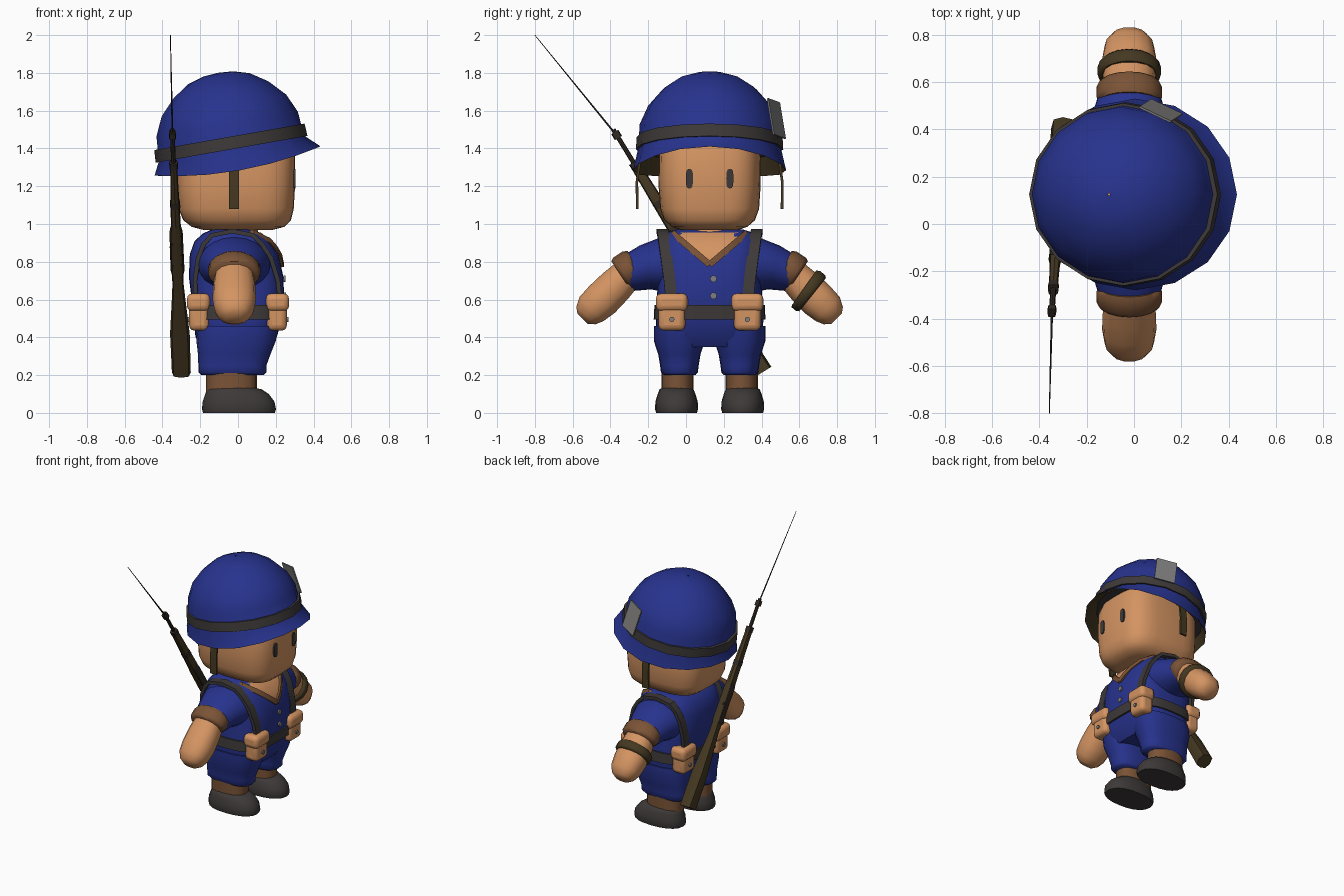
import bpy, math
from mathutils import Vector

if "Cube" in bpy.data.objects:
    bpy.data.objects.remove(bpy.data.objects["Cube"], do_unlink=True)

CY = 0.125                       # lateral centre of the figure, which faces +x
X, Y = Vector((1, 0, 0)), Vector((0, 1, 0))


def material(name, *srgb):
    lin = [((c / 255 + 0.055) / 1.055) ** 2.4 for c in srgb]
    m = bpy.data.materials.new(name)
    m.use_nodes = True
    m.diffuse_color = (*lin, 1)
    m.node_tree.nodes["Principled BSDF"].inputs["Base Color"].default_value = (*lin, 1)
    return m


BLUE = material("blue cloth", 39, 51, 142)
SKIN = material("tan skin", 212, 148, 98)
BROWN = material("brown cuff", 122, 83, 54)
GREY = material("dark grey leather", 62, 57, 57)
OLIVE = material("olive wood", 68, 56, 33)
DARK = material("dark gunmetal", 48, 41, 34)
SILVER = material("light grey", 128, 127, 126)


def make(name, verts, faces, mat, angle=40):
    me = bpy.data.meshes.new(name)
    me.from_pydata([tuple(v) for v in verts], [], faces)
    me.materials.append(mat)
    me.shade_smooth()
    me.set_sharp_from_angle(angle=math.radians(angle))
    ob = bpy.data.objects.new(name, me)
    bpy.context.collection.objects.link(ob)
    return ob


def loft(name, pts, sizes, mat, side=X, n=16, p=2.0, caps=True, angle=45):
    """Superellipse sections along a path; each size is (half along side, half across)."""
    pts = [Vector(q) for q in pts]
    verts, faces = [], []
    shift = 0.5 if n == 4 else 0
    for i, q in enumerate(pts):
        t = (pts[min(i + 1, len(pts) - 1)] - pts[max(i - 1, 0)]).normalized()
        b = t.cross(side).normalized()
        for k in range(n):
            a = 2 * math.pi * (k + shift) / n
            c, s = [math.copysign(abs(f) ** (2 / p), f) for f in (math.cos(a), math.sin(a))]
            verts.append(q + side * c * sizes[i][0] + b * s * sizes[i][1])
    for i in range(len(pts) - 1):
        for k in range(n):
            j = (k + 1) % n
            faces.append((i * n + k, i * n + j, (i + 1) * n + j, (i + 1) * n + k))
    if caps:
        faces.append(tuple(reversed(range(n))))
        faces.append(tuple(range(len(verts) - n, len(verts))))
    return make(name, verts, faces, mat, angle)


def stack(name, rings, mat, y=CY, **kw):
    """Vertical loft; each ring is (z, centre x, half x, half y)."""
    return loft(name, [(r[1], y, r[0]) for r in rings], [r[2:] for r in rings], mat, **kw)


def strap(name, pts, mat, side, a, b):
    return loft(name, pts, [(a, b)] * len(pts), mat, side=side, n=4, p=40, angle=35)


def block(name, loc, size, mat, bevel=0.0, rot=(0, 0, 0)):
    ob = strap(name, [(0, 0, -size[2] / 2), (0, 0, size[2] / 2)], mat, X, size[0] / 2, size[1] / 2)
    ob.location, ob.rotation_euler = loc, rot
    if bevel:
        m = ob.modifiers.new("soft edges", 'BEVEL')
        m.width, m.segments = bevel, 3
    return ob


# Torso, and a lookup of its front and back surface
TP = 3.2
TORSO = [(0.35, -0.01, 0.18, 0.24), (0.40, -0.01, 0.215, 0.28), (0.5, 0, 0.235, 0.285),
         (0.6, 0, 0.245, 0.28), (0.72, -0.01, 0.25, 0.272), (0.84, -0.02, 0.235, 0.27),
         (0.91, -0.03, 0.2, 0.265), (0.95, -0.03, 0.155, 0.24), (0.97, -0.03, 0.11, 0.18)]
stack("torso", TORSO, BLUE, n=32, p=TP)


def surf(dy, z, front=1, lift=0.0):
    for lo, hi in zip(TORSO, TORSO[1:]):
        if z <= hi[0]:
            break
    t = (z - lo[0]) / (hi[0] - lo[0])
    cx, rx, ry = [l + (h - l) * t for l, h in zip(lo[1:], hi[1:])]
    d = max(0.0, 1 - (abs(dy) / ry) ** TP) ** (1 / TP)
    return Vector((cx + front * (rx * d + lift), CY + dy, z))


stack("belt", [(0.495, 0, 0.248, 0.296), (0.57, 0, 0.253, 0.292)], GREY, n=32, p=TP)

# Open neck, collar, buttons, neck
rows, cols = 6, 6
patch = [surf(0.2 * (i / rows) * (2 * j / cols - 1), 0.79 + 0.165 * i / rows, lift=0.006)
         for i in range(rows + 1) for j in range(cols + 1)]
quads = [(a, a + 1, a + cols + 2, a + cols + 1)
         for i in range(rows) for a in range(i * (cols + 1), i * (cols + 1) + cols)]
make("open_neck", patch, quads, SKIN)
for s in (-1, 1):
    strap("collar", [surf(s * 0.2 * t, 0.785 + 0.17 * t, lift=0.004) for t in (0, .25, .5, .75, 1)],
          BROWN, X, 0.012, 0.017)
for z in (0.62, 0.71):
    q = surf(0.02, z)
    loft("shirt_button", [q, q + X * 0.01], [(0.018, 0.018)] * 2, SILVER, side=Y, n=10)
stack("neck", [(0.93, -0.01, 0.125, 0.14), (1.02, -0.01, 0.1, 0.12)], SKIN)

# Head and eyes
stack("head", [(0.968, 0, 0.18, 0.15), (0.985, 0, 0.245, 0.2), (1.02, -0.005, 0.285, 0.24),
               (1.08, -0.01, 0.305, 0.262), (1.2, -0.01, 0.312, 0.27), (1.38, -0.01, 0.312, 0.268),
               (1.52, -0.02, 0.27, 0.23)], SKIN, n=32, p=3.4, angle=60)
for s in (-1, 1):
    loft("eye", [(0.285, CY + s * 0.107, 1.24), (0.305, CY + s * 0.107, 1.24)],
         [(0.019, 0.052)] * 2, GREY, side=Y, n=16, p=3)

# Helmet: built level around its own origin, then tipped back
HELM = ((-0.04, CY, 1.43), (0, math.radians(-10), 0))


def helmet_part(name, rings, mat, **kw):
    ob = stack(name, rings, mat, y=0, **kw)
    for v in ob.data.vertices:          # the brim droops over the ears
        if v.co.z < -0.09:
            v.co.z -= 0.05 * (v.co.y / 0.4) ** 2
    ob.location, ob.rotation_euler = HELM
    return ob


helmet_part("helmet_shell", [(-0.1, 0.02, 0.445, 0.405), (-0.03, 0, 0.39, 0.378),
                             (0.1, 0, 0.38, 0.37), (0.2, 0, 0.335, 0.325), (0.285, 0, 0.255, 0.25),
                             (0.345, 0, 0.165, 0.16), (0.37, 0, 0.08, 0.08),
                             (0.376, 0, 0.005, 0.005)], BLUE, caps=False, angle=60)
helmet_part("helmet_lining", [(-0.102, 0.02, 0.443, 0.403), (-0.04, 0, 0.38, 0.366),
                              (0.08, 0, 0.34, 0.33)], OLIVE, caps=False, angle=60).data.flip_normals()
helmet_part("helmet_band", [(-0.035, 0, 0.408, 0.39), (0.032, 0, 0.404, 0.386)], GREY)
ang = math.radians(65)
card = block("helmet_card", (0.41 * math.cos(ang), 0.39 * math.sin(ang), 0.1),
             (0.15, 0.009, 0.2), SILVER, rot=(math.radians(10), 0, ang - math.pi / 2))
tilt = bpy.data.objects.new("helmet_pivot", None)
bpy.context.collection.objects.link(tilt)
tilt.location, tilt.rotation_euler = HELM
tilt.hide_render = True
card.parent = tilt

for s in (-1, 1):
    def at(d, z, x=-0.02):
        return (x, CY + s * d, z)

    strap("chin_strap", [at(0.37, 1.33), at(0.385, 1.22), at(0.383, 1.08)], OLIVE, X, 0.027, 0.007)

    # Arms
    loft("sleeve", [at(0.1, 0.785), at(0.25, 0.785), at(0.34, 0.77), at(0.44, 0.735)],
         [(0.2, 0.15), (0.19, 0.145), (0.155, 0.12), (0.125, 0.095)], BLUE, n=20, angle=60)
    loft("sleeve_cuff", [at(0.395, 0.775), at(0.41, 0.768), at(0.455, 0.738), at(0.47, 0.728)],
         [(0.125, 0.092), (0.138, 0.1), (0.138, 0.1), (0.125, 0.09)], BROWN, n=16, angle=60)
    loft("arm", [at(0.42, 0.75), at(0.5, 0.67), at(0.57, 0.6), at(0.625, 0.55), at(0.655, 0.515),
                 at(0.672, 0.498)],
         [(0.1, 0.085), (0.112, 0.097), (0.115, 0.1), (0.105, 0.092), (0.08, 0.07), (0.045, 0.04)],
         SKIN, n=14, p=2.3, angle=60)

    # Legs, shins, shoes
    stack("trouser_leg", [(0.2, -0.03, 0.165, 0.085), (0.215, -0.03, 0.18, 0.098),
                          (0.25, -0.03, 0.18, 0.102), (0.31, -0.02, 0.192, 0.112),
                          (0.38, -0.01, 0.21, 0.135), (0.46, 0, 0.215, 0.135)],
          BLUE, y=CY + s * 0.16, n=20, p=2.6, angle=60)
    stack("shin", [(0.1, -0.035, 0.135, 0.085), (0.23, -0.035, 0.135, 0.085)], BROWN,
          y=CY + s * 0.17, p=2.4)
    stack("shoe", [(0, 0.005, 0.19, 0.108), (0.02, 0.005, 0.196, 0.114), (0.06, 0.003, 0.19, 0.112),
                   (0.1, -0.005, 0.168, 0.1), (0.125, -0.02, 0.145, 0.09),
                   (0.135, -0.03, 0.11, 0.07)], GREY, y=CY + s * 0.175, n=20, p=2.3, angle=60)

    # Braces over the shoulder
    lean = [(0.2, 0.57), (0.212, 0.7), (0.228, 0.82), (0.238, 0.89)]
    path = [surf(s * d, z, 1, 0.012) for d, z in lean]
    path += [at(0.245, 0.94, 0.08), at(0.25, 0.962, -0.03), at(0.245, 0.94, -0.14)]
    path += [surf(s * d, z, -1, 0.012) for d, z in reversed(lean)]
    strap("brace", path, GREY, Y, 0.031, 0.012)

    # Belt pouches, front and back
    for f in (-1, 1):
        px = f * 0.205
        block("pouch", at(0.2, 0.525, px), (0.11, 0.145, 0.18), SKIN, 0.03)
        block("pouch_flap", at(0.2, 0.585, px + f * 0.004), (0.125, 0.172, 0.095), SKIN, 0.03)
        loft("pouch_stud", [at(0.2, 0.495, px + f * 0.05), at(0.2, 0.495, px + f * 0.063)],
             [(0.014, 0.014)] * 2, SILVER, side=Y, n=10)

# Band on the left forearm
loft("arm_band", [(-0.02, CY + d, z) for d, z in ((0.5, 0.662), (0.51, 0.655), (0.535, 0.634), (0.545, 0.626))],
     [(0.125, 0.113), (0.135, 0.122), (0.135, 0.122), (0.125, 0.113)], OLIVE, angle=60)

# Rifle slung across the back
BUTT, MUZZLE = Vector((-0.3, 0.405, 0.215)), Vector((-0.348, -0.385, 1.5))


def along(t):
    return BUTT.lerp(MUZZLE, t)


def rifle_part(name, ts, sizes, mat, n=8, p=3):
    return loft(name, [along(t) for t in ts], sizes, mat, n=n, p=p, angle=35)


rifle_part("rifle_stock", (0, 0.16, 0.3, 0.36, 0.45, 0.62, 0.86),
           [(0.05, 0.055), (0.052, 0.05), (0.036, 0.034), (0.03, 0.03), (0.03, 0.036),
            (0.026, 0.034), (0.018, 0.026)], OLIVE)
rifle_part("rifle_receiver", (0.4, 0.42, 0.58, 0.6),
           [(0.03, 0.03), (0.037, 0.032), (0.035, 0.032), (0.028, 0.028)], DARK)
rifle_part("rifle_barrel", (0.6, 1), [(0.014, 0.014), (0.012, 0.012)], DARK, p=2)
for t, r in ((0.68, 0.032), (0.84, 0.027), (0.965, 0.022)):
    rifle_part("rifle_band", (t, t + 0.025), [(r * 0.85, r)] * 2, DARK)
loft("rifle_bolt", [along(0.5), along(0.5) + Vector((-0.03, 0.05, 0.02))], [(0.009, 0.009)] * 2,
     DARK, n=8)
loft("bayonet", [along(0.97), (-0.358, -0.8, 2.0)], [(0.005, 0.006), (0.002, 0.002)], DARK, n=6)
